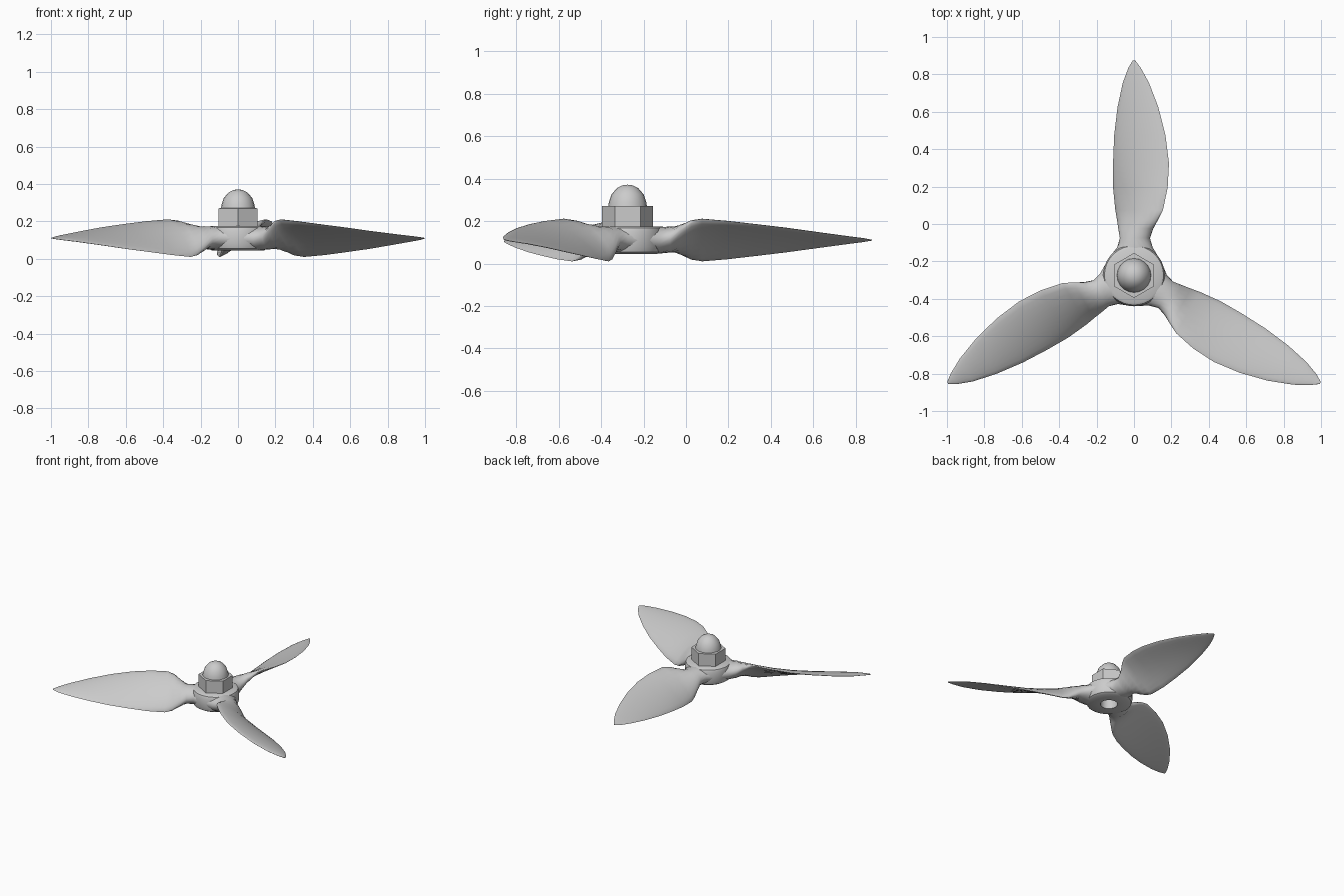
import bpy, bmesh
from math import sin, cos, pi, radians
from mathutils import Matrix, Vector

cube = bpy.data.objects.get("Cube")
if cube:
    bpy.data.objects.remove(cube, do_unlink=True)

CENTRE = Vector((0, -0.275, 0))   # shaft axis
MID_Z = 0.11                      # blade centre height

metal = bpy.data.materials.new("grey metal")
metal.use_nodes = True
grey = (0.6, 0.6, 0.6, 1)
metal.diffuse_color = grey
metal.node_tree.nodes["Principled BSDF"].inputs["Base Color"].default_value = grey


def finish(name, bm, angle, turn=0):
    bmesh.ops.remove_doubles(bm, verts=bm.verts, dist=0.0001)
    bmesh.ops.recalc_face_normals(bm, faces=bm.faces)
    mesh = bpy.data.meshes.new(name)
    bm.to_mesh(mesh)
    bm.free()
    mesh.materials.append(metal)
    obj = bpy.data.objects.new(name, mesh)
    obj.matrix_world = Matrix.Translation(CENTRE) @ Matrix.Rotation(turn, 4, "Z")
    bpy.context.collection.objects.link(obj)
    bpy.ops.object.select_all(action="DESELECT")
    obj.select_set(True)
    bpy.context.view_layer.objects.active = obj
    bpy.ops.object.shade_smooth_by_angle(angle=radians(angle))
    return obj


def bridge(bm, rings):
    for a, b in zip(rings, rings[1:]):
        n = len(a)
        for i in range(n):
            j = (i + 1) % n
            bm.faces.new((a[i], a[j], b[j], b[i]))


def lathe(name, profile, sides, angle, closed=False):
    """Spin (radius, height) points around the shaft, one corner on +y."""
    bm = bmesh.new()
    rings = []
    for r, z in profile:
        rings.append([bm.verts.new((r * sin(2 * pi * i / sides), r * cos(2 * pi * i / sides), z))
                      for i in range(sides)])
    bridge(bm, rings + rings[:1] if closed else rings)
    return finish(name, bm, angle)


# Hub with a shaft hole
lathe("hub", [(0.06, 0.045), (0.14, 0.045), (0.157, 0.055), (0.165, 0.08), (0.165, 0.15),
              (0.158, 0.168), (0.145, 0.175), (0.06, 0.175)], 36, 35, closed=True)

# Hexagonal nut and its domed cap
lathe("hex_nut", [(0, 0.172), (0.12, 0.172), (0.12, 0.27), (0, 0.275)], 6, 20)
lathe("nut_dome", [(0.092, 0.265), (0.088, 0.29), (0.076, 0.325), (0.05, 0.355),
                   (0.025, 0.368), (0, 0.371)], 20, 50)

# Blade stations: distance from shaft, low edge, high edge, half rise, half thickness
STATIONS = [
    (0.10, -0.13, 0.13, 0, 0.063),
    (0.15, -0.09, 0.1, 0, 0.064),
    (0.2, -0.075, 0.085, 0.02, 0.06),
    (0.25, -0.08, 0.1, 0.06, 0.046),
    (0.3, -0.09, 0.13, 0.09, 0.03),
    (0.35, -0.1, 0.155, 0.1, 0.02),
    (0.47, -0.112, 0.18, 0.09, 0.016),
    (0.6, -0.112, 0.187, 0.075, 0.014),
    (0.75, -0.106, 0.168, 0.057, 0.012),
    (0.9, -0.088, 0.13, 0.036, 0.01),
    (1.03, -0.06, 0.08, 0.018, 0.008),
    (1.11, -0.03, 0.036, 0.008, 0.005),
    (1.15, -0.006, 0.006, 0.001, 0.002),
]
SIDES = 20


def blade(name, turn):
    bm = bmesh.new()
    rings = []
    for r, low, high, rise, thick in STATIONS:
        chord = Vector(((high - low) / 2, 0, rise))
        normal = Vector((-chord.z, 0, chord.x)).normalized()
        middle = Vector(((low + high) / 2, r, MID_Z))
        camber = 0.15 * rise
        ring = []
        for i in range(SIDES):
            a = 2 * pi * i / SIDES
            lift = thick * sin(a) + camber * sin(a) ** 2
            ring.append(bm.verts.new(middle + chord * cos(a) + normal * lift))
        rings.append(ring)
    bridge(bm, rings)
    bm.faces.new(rings[0])
    bm.faces.new(rings[-1])
    finish(name, bm, 60, turn)


for k, side in enumerate(("back", "right", "left")):
    blade(side + "_blade", k * 2 * pi / 3)
